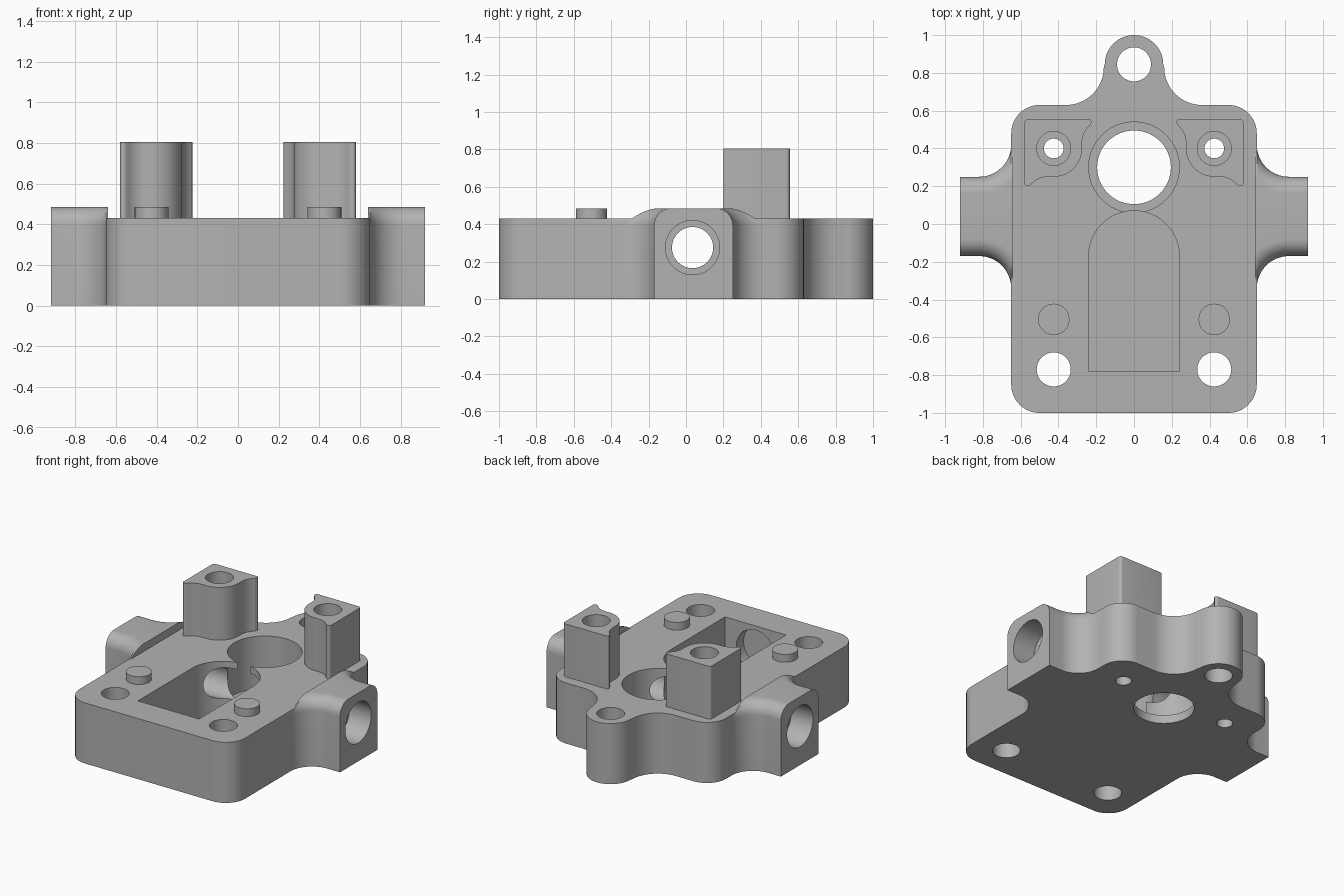
import bpy, bmesh
from math import pi, sin, cos, sqrt, acos, radians
from mathutils import Matrix

if "Cube" in bpy.data.objects:
    bpy.data.objects.remove(bpy.data.objects["Cube"], do_unlink=True)

grey = bpy.data.materials.new("machined grey")
grey.use_nodes = True
grey.diffuse_color = (0.45, 0.45, 0.45, 1)
grey.node_tree.nodes["Principled BSDF"].inputs["Base Color"].default_value = grey.diffuse_color

TOP, EAR_TOP, POST_TOP = 0.43, 0.485, 0.805


def arc(cx, cy, r, a0, a1, n=16):
    """Points on an arc, angles in degrees."""
    return [(cx + r * cos(radians(a0 + (a1 - a0) * i / n)),
             cy + r * sin(radians(a0 + (a1 - a0) * i / n))) for i in range(n + 1)]


def mirrored(points):
    return [(-x, y) for x, y in reversed(points)]


def loft(name, layers):
    """Closed solid through a stack of (z, outline) layers."""
    bm = bmesh.new()
    rings = [[bm.verts.new((x, y, z)) for x, y in pts] for z, pts in layers]
    bm.faces.new(rings[0][::-1])
    bm.faces.new(rings[-1])
    n = len(rings[0])
    for lo, hi in zip(rings, rings[1:]):
        for i in range(n):
            j = (i + 1) % n
            bm.faces.new((lo[i], lo[j], hi[j], hi[i]))
    bmesh.ops.recalc_face_normals(bm, faces=bm.faces)
    mesh = bpy.data.meshes.new(name)
    bm.to_mesh(mesh)
    bm.free()
    mesh.materials.append(grey)
    ob = bpy.data.objects.new(name, mesh)
    bpy.context.collection.objects.link(ob)
    return ob


def prism(name, pts, z0, z1):
    return loft(name, [(z0, pts), (z1, pts)])


def cylinder(name, x, y, r, z0, z1):
    return prism(name, arc(x, y, r, 0, 360, 64)[:-1], z0, z1)


def combine(target, other, operation):
    """Merge or cut a helper solid, then discard it."""
    mod = target.modifiers.new(operation, 'BOOLEAN')
    mod.operation, mod.solver, mod.object = operation, 'EXACT', other
    bpy.context.view_layer.objects.active = target
    bpy.ops.object.modifier_apply(modifier=mod.name)
    bpy.data.objects.remove(other, do_unlink=True)


# Main block with rounded corners and the rear lug
half = (arc(0.5, -0.85, 0.15, -90, 0) + arc(0.5, 0.48, 0.15, 0, 90)
        + arc(0.36, 0.83, 0.2, 270, 180) + arc(0, 0.845, 0.155, 0, 90))
housing = prism("housing", half + mirrored(half[:-1]), 0, TOP)


# Side ears: flared outline, top edge rounded by inset layers
def ear_outline(d, side):
    r, x_in, x_arc, x_out = 0.17, 0.65, 0.82, 0.92
    a = 180 - acos((x_arc - x_in) / (r + d)) * 180 / pi
    low = arc(x_arc, -0.17 - r, r + d, a, 90)
    high = arc(x_arc, 0.25 + r, r + d, 270, 360 - a)
    pts = ([(0.64, low[0][1])] + low + [(x_out, -0.17 + d), (x_out, 0.25 - d)]
           + high + [(0.64, high[-1][1])])
    return [(side * x, y) for x, y in pts]


ROUND = 0.09
for side in (1, -1):
    layers = [(0, ear_outline(0, side))]
    for i in range(11):
        t = i / 10 * pi / 2
        layers.append((EAR_TOP - ROUND + ROUND * sin(t),
                       ear_outline(ROUND * (1 - cos(t)), side)))
    combine(housing, loft("ear", layers), 'UNION')

# Tall posts with a cusped inner profile, and short locating pegs
post = ([(0.23, 0.53)] + arc(0.155, 0.43, 0.12, 50, 0, 8)
        + arc(0.425, 0.40, 0.15, 180, 270) + arc(0.455, 0.13, 0.12, 90, 40, 8)
        + arc(0.563, 0.217, 0.017, 230, 360, 8) + arc(0.56, 0.535, 0.02, 0, 90, 6)
        + arc(0.24, 0.54, 0.015, 90, 200, 6))
for side in (1, -1):
    pts = [(side * x, y) for x, y in post]
    combine(housing, prism("post", pts, TOP - 0.05, POST_TOP), 'UNION')
    combine(housing, cylinder("peg", side * 0.425, -0.505, 0.083, TOP - 0.05, EAR_TOP), 'UNION')

# Central pocket with a round end, and the stepped bore
slot = [(-0.24, -0.78), (0.24, -0.78)] + arc(0, -0.17, 0.24, 0, 180, 40)
cutters = [prism("pocket", slot, 0.05, 0.6),
           cylinder("bore", 0, 0.3, 0.24, 0.06, 0.6),
           cylinder("bore_lip", 0, 0.3, 0.195, -0.1, 0.3),
           cylinder("lug_hole", 0, 0.845, 0.09, -0.1, 0.6)]

# Bolt holes and counterbored post holes
for side in (1, -1):
    cutters += [cylinder("bolt_hole", side * 0.425, -0.77, 0.09, -0.1, 0.6),
                cylinder("post_hole", side * 0.425, 0.40, 0.052, -0.1, 0.9),
                cylinder("post_counterbore", side * 0.425, 0.40, 0.09, 0.2, 0.9)]


# Cross hole through both ears, with wider mouths, and the pocket recess
def lying_cylinder(name, r, length, centre, axis):
    ob = cylinder(name, 0, 0, r, -length / 2, length / 2)
    ob.data.transform(Matrix.Translation(centre) @ Matrix.Rotation(pi / 2, 4, axis))
    return ob


cutters.append(lying_cylinder("cross_hole", 0.11, 2.2, (0, 0.035, 0.275), 'Y'))
for side in (1, -1):
    cutters.append(lying_cylinder("cross_mouth", 0.145, 0.4, (side * 0.95, 0.035, 0.275), 'Y'))
cutters.append(lying_cylinder("pocket_recess", 0.15, 0.2, (0, -0.76, 0.25), 'X'))

for cutter in cutters:
    combine(housing, cutter, 'DIFFERENCE')

# Smooth the curved walls, keep the machined edges crisp
bpy.ops.object.select_all(action='DESELECT')
housing.select_set(True)
bpy.context.view_layer.objects.active = housing
bpy.ops.object.shade_smooth_by_angle(angle=radians(30))
